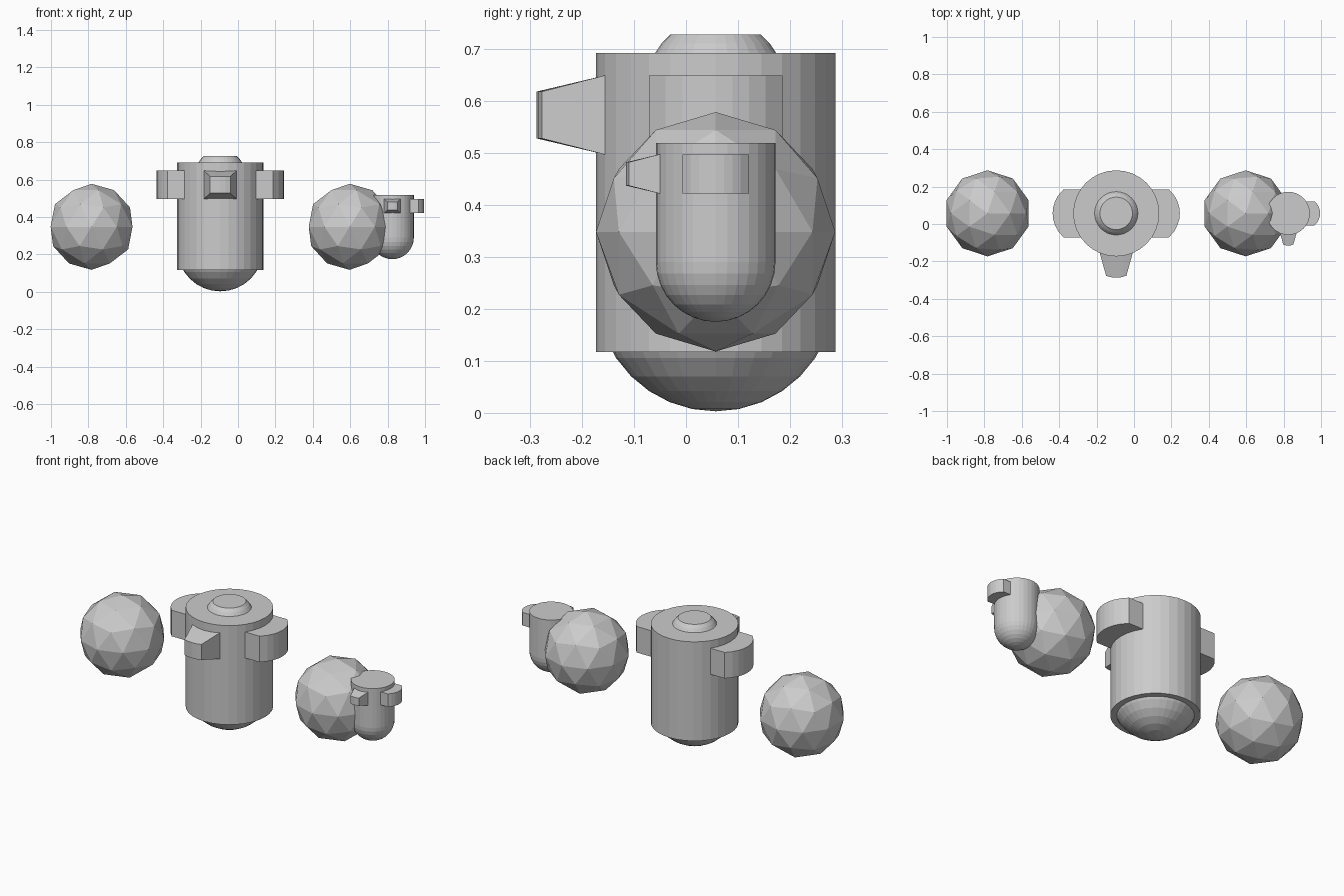
import bpy, bmesh
from math import sin, cos, pi, sqrt

if "Cube" in bpy.data.objects:
    bpy.data.objects.remove(bpy.data.objects["Cube"])

Y = 0.057   # shared depth of every part
R = 0.23    # body and ball radius


def make_object(name, bm):
    bmesh.ops.recalc_face_normals(bm, faces=bm.faces)
    mesh = bpy.data.meshes.new(name)
    bm.to_mesh(mesh)
    bm.free()
    obj = bpy.data.objects.new(name, mesh)
    bpy.context.collection.objects.link(obj)
    return obj


def lathe(name, profile, x, sides=32):
    """Flat-faced turned solid from (radius, z) pairs; radius 0 makes a pole."""
    bm = bmesh.new()
    rings = []
    for r, z in profile:
        n = 1 if r < 1e-5 else sides
        rings.append([bm.verts.new((x + r * cos(2 * pi * i / sides),
                                    Y + r * sin(2 * pi * i / sides), z)) for i in range(n)])
    for a, b in zip(rings, rings[1:]):
        for i in range(sides):
            j = (i + 1) % sides
            if len(a) == 1:
                bm.faces.new((a[0], b[j], b[i]))
            elif len(b) == 1:
                bm.faces.new((a[i], a[j], b[0]))
            else:
                bm.faces.new((a[i], a[j], b[j], b[i]))
    for ring in (rings[0], rings[-1]):
        if len(ring) > 1:
            bm.faces.new(ring)
    return make_object(name, bm)


def dome(r, z, start=0, steps=8):
    """Lower hemisphere profile, pole first, up to the equator at height z."""
    return [(r * sin(i * pi / 2 / steps), z - r * cos(i * pi / 2 / steps))
            for i in range(start, steps + 1)]


def prism(name, outline, z0, z1):
    bm = bmesh.new()
    low = [bm.verts.new((x, y, z0)) for x, y in outline]
    high = [bm.verts.new((x, y, z1)) for x, y in outline]
    bm.faces.new(low)
    bm.faces.new(high)
    n = len(outline)
    for i in range(n):
        j = (i + 1) % n
        bm.faces.new((low[i], low[j], high[j], high[i]))
    return make_object(name, bm)


def side_lug(name, x, z_top, s, side):
    """Straight-sided lug with a rounded outer end."""
    half, rad = 0.128, 0.17
    ys = [half * (i / 4 - 1) for i in range(9)]
    outline = [(0.12, -half)] + [(0.17 + sqrt(rad ** 2 - y * y), y) for y in ys] + [(0.12, half)]
    pts = [(x + side * s * px, Y + s * py) for px, py in outline]
    return prism(name, pts, z_top - 0.195 * s, z_top - 0.044 * s)


def front_snout(name, x, z_top, s):
    """Tapered block whose tip bulges slightly across its width."""
    bm = bmesh.new()
    zc = z_top - 0.1195 * s
    steps = [-1, -0.5, 0, 0.5, 1]

    def row(half_w, half_h, depth, bulge, sign):
        return [bm.verts.new((x + s * half_w * t, Y - s * (depth + bulge * (1 - t * t)),
                              zc + s * sign * half_h)) for t in steps]
    back_low, back_high = (row(0.088, 0.076, 0.213, 0, k) for k in (-1, 1))
    tip_low, tip_high = (row(0.054, 0.045, 0.334, 0.010, k) for k in (-1, 1))
    for i in range(4):
        for a, b in ((back_low, back_high), (tip_low, tip_high),
                     (back_low, tip_low), (back_high, tip_high)):
            bm.faces.new((a[i], a[i + 1], b[i + 1], b[i]))
    for i in (0, 4):
        bm.faces.new((back_low[i], tip_low[i], tip_high[i], back_high[i]))
    return make_object(name, bm)


# Large body, rounded base and top cap
MX, MTOP = -0.095, 0.692
lathe("main_body", [(R, 0.117), (R, MTOP)], MX)
lathe("main_base_dome", dome(R, 0.233), MX)
lathe("main_top_cap", [(0.116, MTOP - 0.01), (0.116, MTOP), (0.104, 0.710),
                       (0.090, 0.724), (0.087, 0.727)], MX)

# Small capsule body
SX, STOP = 0.825, 0.519
lathe("small_body", dome(0.115, 0.290) + [(0.115, STOP)], SX)

# Side lugs and snouts; the small body repeats them at half size
for label, x, top, s in (("main", MX, MTOP, 1.0), ("small", SX, STOP, 0.5)):
    for side, word in ((-1, "left"), (1, "right")):
        side_lug(f"{label}_{word}_lug", x, top, s, side)
    front_snout(f"{label}_snout", x, top, s)

# Faceted balls on either side
for name, x in (("left_ball", -0.783), ("right_ball", 0.597)):
    bm = bmesh.new()
    bmesh.ops.create_icosphere(bm, subdivisions=2, radius=R)
    bmesh.ops.translate(bm, verts=bm.verts, vec=(x, Y, 0.348))
    make_object(name, bm)
